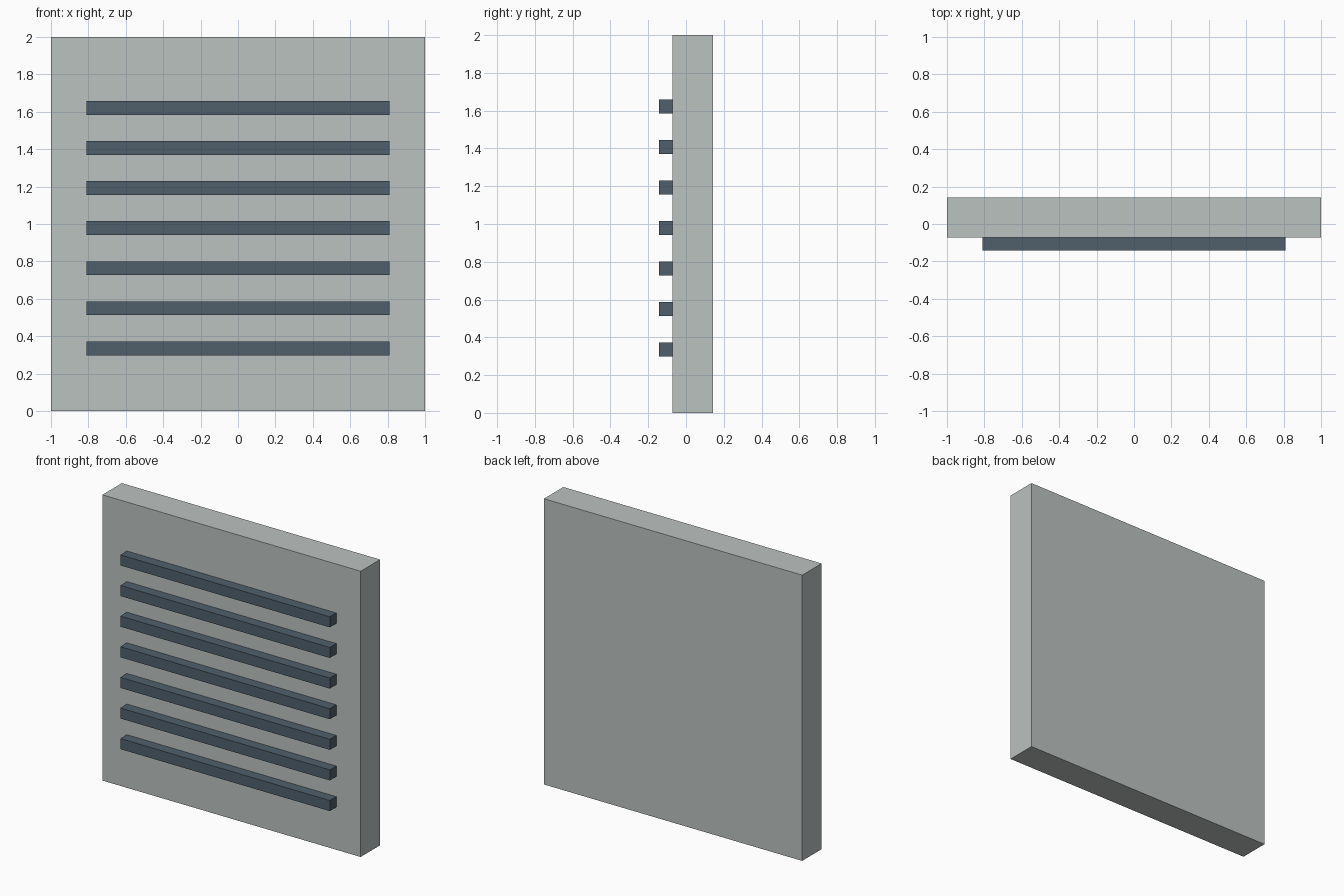
import bpy

if "Cube" in bpy.data.objects:
    bpy.data.objects.remove(bpy.data.objects["Cube"])


def material(name, color):
    mat = bpy.data.materials.new(name)
    mat.diffuse_color = color
    mat.use_nodes = True
    mat.node_tree.nodes["Principled BSDF"].inputs["Base Color"].default_value = mat.diffuse_color
    return mat


def box(name, lo, hi, mat):
    """Box between two opposite corners."""
    center = [(a + b) / 2 for a, b in zip(lo, hi)]
    bpy.ops.mesh.primitive_cube_add(size=1, location=center)
    obj = bpy.context.object
    obj.name = name
    obj.scale = [b - a for a, b in zip(lo, hi)]
    bpy.ops.object.transform_apply(location=False, rotation=False, scale=True)
    obj.data.materials.append(mat)
    return obj


pale = material("pale_grey", (0.50, 0.54, 0.53, 1))
dark = material("dark_slate", (0.08, 0.115, 0.15, 1))

FACE_Y = -0.0714   # front face of the panel
SLATS = 7
PITCH = 0.2143
SLAT_H = 0.074

# Back panel
box("panel", (-1, FACE_Y, 0), (1, 0.1429, 2), pale)

# Evenly spaced horizontal slats on the front face
for i in range(SLATS):
    z = 0.335 + i * PITCH
    box(f"slat_{i + 1}", (-0.811, -0.1429, z - SLAT_H / 2),
        (0.811, FACE_Y, z + SLAT_H / 2), dark)
